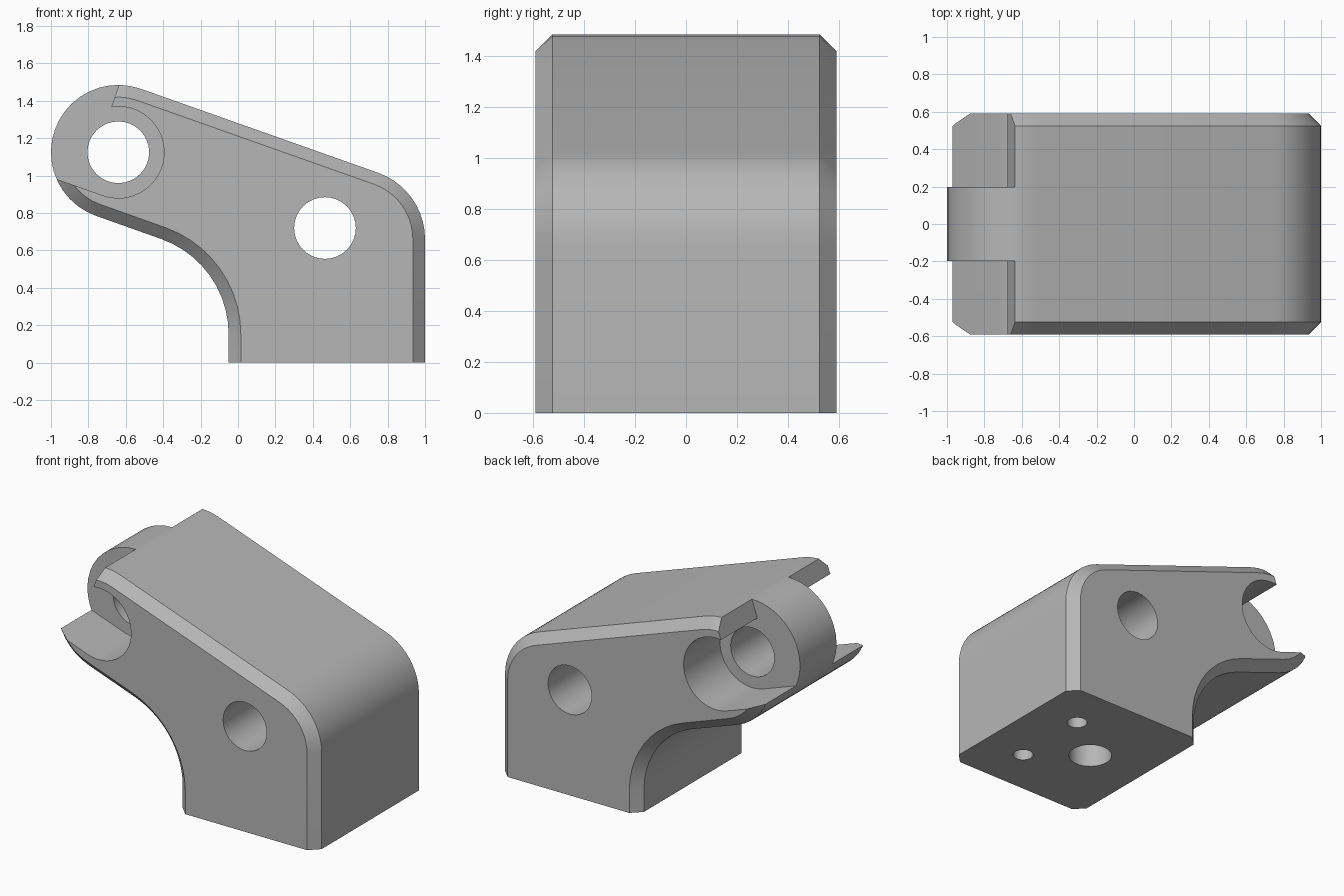
import bpy, bmesh, math
from math import sin, cos, pi, radians

default = bpy.data.objects.get("Cube")
if default:
    bpy.data.objects.remove(default, do_unlink=True)

grey = bpy.data.materials.new("plain grey")
grey.use_nodes = True
colour = (0.47, 0.47, 0.47, 1)
grey.diffuse_color = colour
grey.node_tree.nodes["Principled BSDF"].inputs["Base Color"].default_value = colour

TILT = radians(70.55)            # direction square to the sloping top
KNUCKLE = (-0.64, 1.125)
HALF, BEVEL = 0.59, 0.065


def arc(centre, r, start, end, steps):
    return [(centre[0] + r * cos(start + (end - start) * i / steps),
             centre[1] + r * sin(start + (end - start) * i / steps))
            for i in range(steps + 1)]


def loft(name, rings):
    """Skin matching rings of 3D points and cap both ends."""
    bm = bmesh.new()
    loops = [[bm.verts.new(p) for p in ring] for ring in rings]
    for a, b in zip(loops, loops[1:]):
        for i in range(len(a)):
            j = (i + 1) % len(a)
            bm.faces.new((a[i], a[j], b[j], b[i]))
    bm.faces.new(loops[0])
    bm.faces.new(loops[-1])
    bmesh.ops.recalc_face_normals(bm, faces=bm.faces)
    mesh = bpy.data.meshes.new(name)
    bm.to_mesh(mesh)
    bm.free()
    mesh.materials.append(grey)
    obj = bpy.data.objects.new(name, mesh)
    bpy.context.collection.objects.link(obj)
    return obj


def prism_y(name, outline, y0, y1):
    return loft(name, [[(x, y, z) for x, z in outline] for y in (y0, y1)])


def circle(centre, r, steps=32):
    return arc(centre, r, 0, 2 * pi, steps)[:-1]


def cut(target, cutter):
    cutter.hide_render = True
    mod = target.modifiers.new("cut", "BOOLEAN")
    mod.operation, mod.solver, mod.object = "DIFFERENCE", "EXACT", cutter
    bpy.context.view_layer.objects.active = target
    bpy.ops.object.modifier_apply(modifier=mod.name)
    bpy.data.objects.remove(cutter, do_unlink=True)


# Bracket body: side profile, inset at both ends for the bevel
def profile(d):
    pts = [(-0.05 + d, 0), (1 - d, 0)]
    pts += arc((0.623, 0.66), 0.377 - d, 0, TILT, 10)
    pts += arc(KNUCKLE, 0.36 - d, TILT, TILT + pi, 20)
    pts += arc((-0.59, 0.152), 0.54 + d, TILT, 0, 10)
    return pts


stations = [(-HALF, BEVEL), (BEVEL - HALF, 0), (HALF - BEVEL, 0), (HALF, BEVEL)]
body = loft("bracket_body", [[(x, y, z) for x, z in profile(d)] for y, d in stations])

# Side recesses that leave the central hinge knuckle
R, STEP = 0.245, -0.116
end = math.acos(STEP / R)
local = [(-0.8, -R)] + arc((0, 0), R, -pi / 2, end, 24) + [(STEP, 0.8), (-0.8, 0.8)]
recess = [(KNUCKLE[0] + u * sin(TILT) + n * cos(TILT),
           KNUCKLE[1] - u * cos(TILT) + n * sin(TILT)) for u, n in local]
for side in (-1, 1):
    cut(body, prism_y("recess_cutter", recess, side * 0.197, side * 0.8))

# Pin holes through the knuckle and the body
for centre in (KNUCKLE, (0.465, 0.72)):
    cut(body, prism_y("pin_hole_cutter", circle(centre, 0.165), -0.8, 0.8))

# Blind mounting holes in the base
for x, y, r in ((0.36, 0, 0.135), (0.69, 0.265, 0.063), (0.69, -0.265, 0.063)):
    ring = circle((x, y), r)
    cut(body, loft("base_hole_cutter", [[(a, b, z) for a, b in ring] for z in (-0.1, 0.4)]))

bpy.ops.object.select_all(action="DESELECT")
body.select_set(True)
bpy.context.view_layer.objects.active = body
bpy.ops.object.shade_smooth_by_angle(angle=radians(30))
